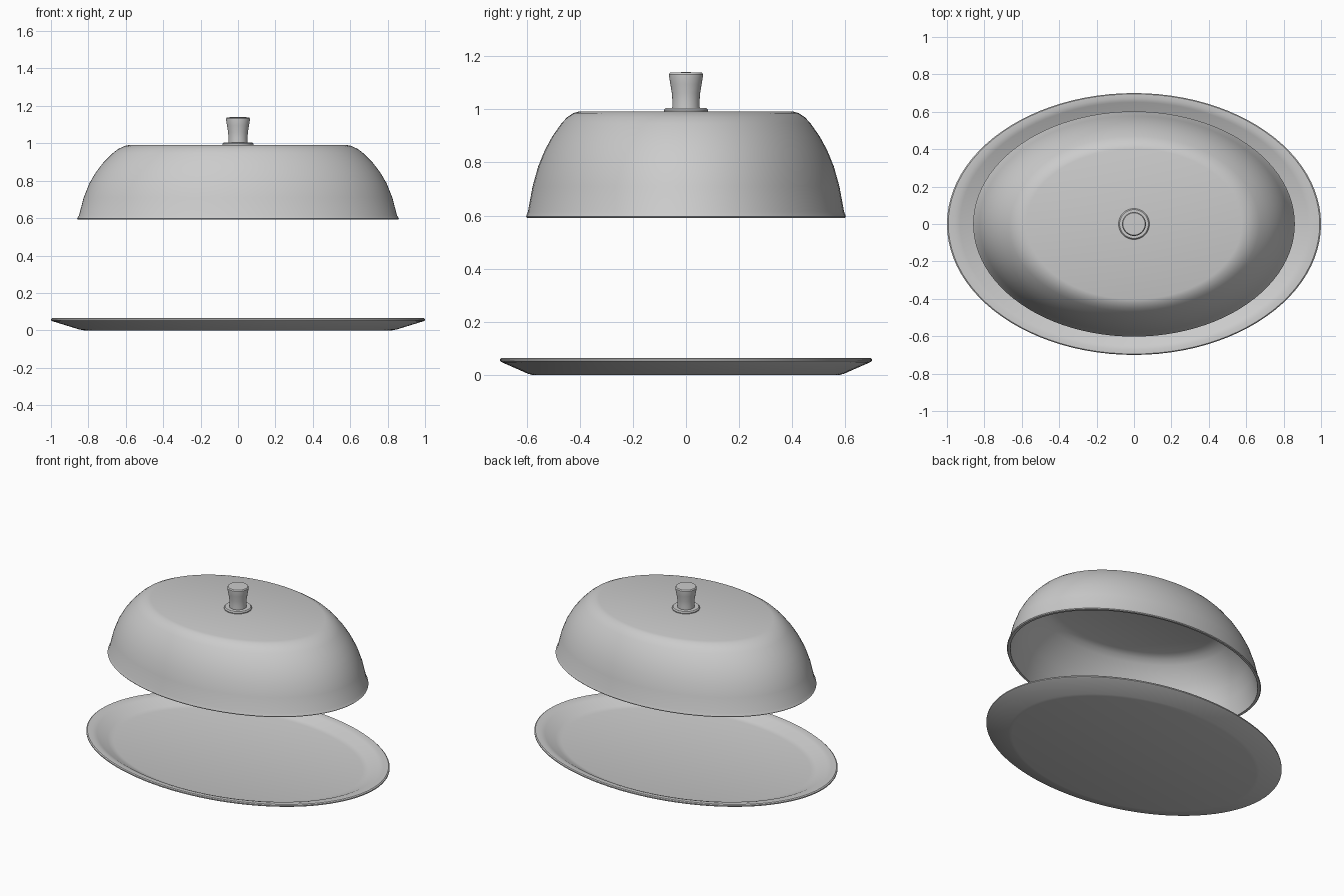
import bpy, bmesh, math

if "Cube" in bpy.data.objects:
    bpy.data.objects.remove(bpy.data.objects["Cube"])


def lathe(name, profile, ratio=1.0, segments=96, angle=35):
    """Revolve an (r, z) profile about z, squashed in y by ratio."""
    bm = bmesh.new()
    rings = []
    for r, z in profile:
        if r == 0:
            rings.append([bm.verts.new((0, 0, z))] * segments)
        else:
            rings.append([bm.verts.new((r * math.cos(a), r * ratio * math.sin(a), z))
                          for a in (2 * math.pi * i / segments for i in range(segments))])
    for low, high in zip(rings, rings[1:]):
        for i in range(segments):
            j = (i + 1) % segments
            corners = list(dict.fromkeys((low[i], low[j], high[j], high[i])))
            bm.faces.new(corners)
    bmesh.ops.recalc_face_normals(bm, faces=bm.faces[:])
    mesh = bpy.data.meshes.new(name)
    bm.to_mesh(mesh)
    bm.free()
    obj = bpy.data.objects.new(name, mesh)
    bpy.context.collection.objects.link(obj)
    bpy.ops.object.select_all(action='DESELECT')
    obj.select_set(True)
    bpy.context.view_layer.objects.active = obj
    bpy.ops.object.shade_smooth_by_angle(angle=math.radians(angle))
    return obj


# Oval platter with a raised rim
lathe("platter", [(0, 0), (0.825, 0), (0.85, 0.005), (0.99, 0.048), (1.0, 0.053),
                  (1.0, 0.06), (0.993, 0.065), (0.96, 0.065), (0.93, 0.058),
                  (0.86, 0.025), (0.82, 0.018), (0, 0.018)], ratio=0.7)

# Hollow oval cover: outside from the top down, then back up the inside
lathe("cover", [(0, 0.992), (0.575, 0.992), (0.605, 0.986), (0.64, 0.97), (0.67, 0.947),
                (0.72, 0.897), (0.76, 0.845), (0.795, 0.785), (0.825, 0.71),
                (0.85, 0.615), (0.86, 0.597), (0.855, 0.592), (0.838, 0.592),
                (0.805, 0.71), (0.775, 0.785), (0.74, 0.84), (0.70, 0.888),
                (0.655, 0.932), (0.62, 0.957), (0.57, 0.974), (0, 0.974)], ratio=0.7)

# Round collar under the handle
lathe("handle_collar", [(0, 0.985), (0.08, 0.985), (0.083, 0.993), (0.083, 0.998),
                        (0.077, 1.005), (0, 1.005)], segments=48)

# Flared handle
lathe("handle_knob", [(0, 1.0), (0.052, 1.0), (0.051, 1.03), (0.053, 1.06), (0.059, 1.095),
                      (0.064, 1.125), (0.064, 1.132), (0.059, 1.139), (0, 1.14)], segments=48)
